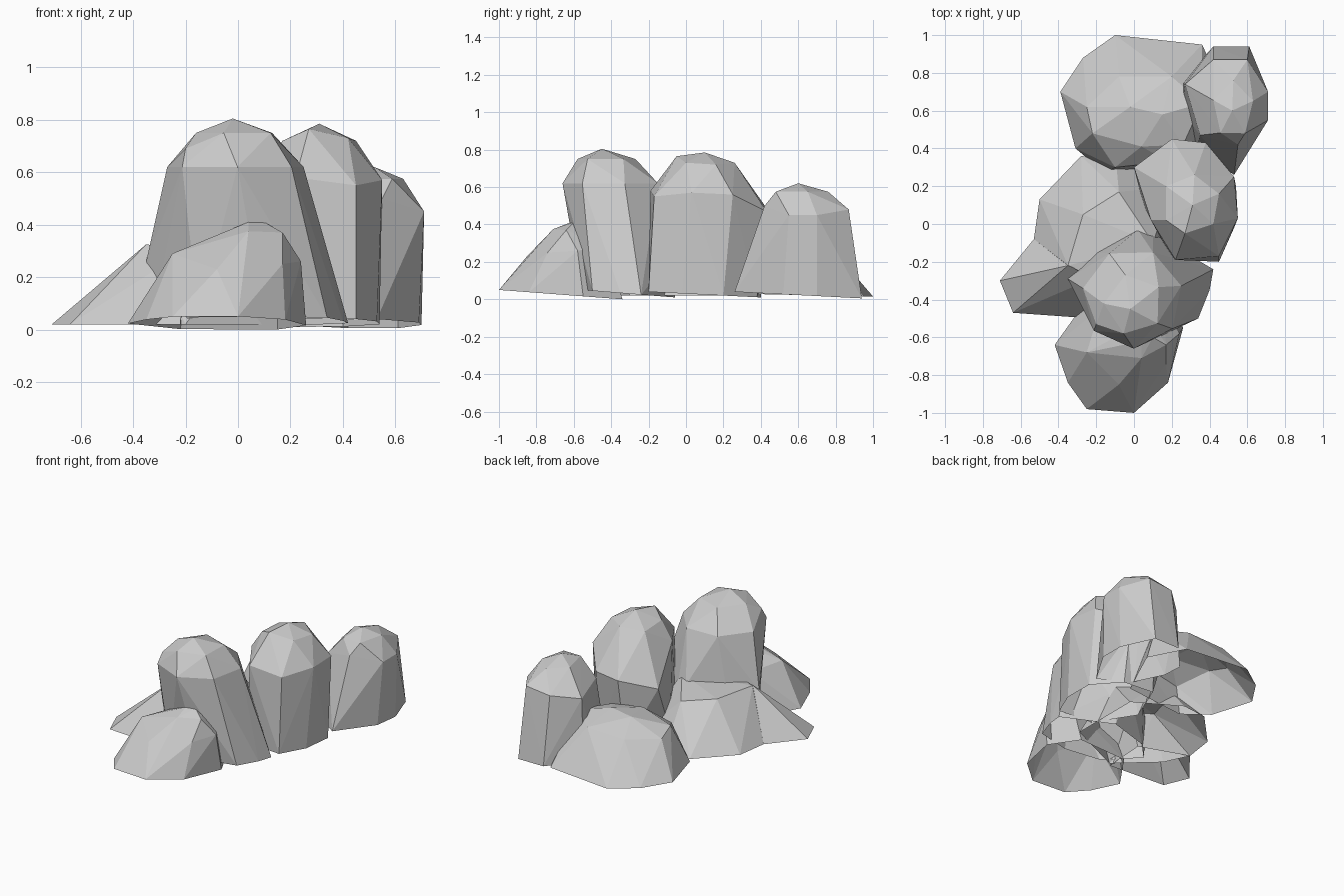
import bpy
import bmesh
import math

cube = bpy.data.objects.get("Cube")
if cube:
    bpy.data.objects.remove(cube, do_unlink=True)

# Single stone colour
stone = bpy.data.materials.new("stone grey")
stone.use_nodes = True
colour = (0.6, 0.6, 0.6, 1)
stone.diffuse_color = colour
shader = stone.node_tree.nodes["Principled BSDF"]
shader.inputs["Base Color"].default_value = colour
shader.inputs["Roughness"].default_value = 0.9


def ring(z, left, right, front, back, sides=6, turn=0.0):
    """Polygon at height z that exactly fills the given extents."""
    angles = [turn + math.tau * i / sides for i in range(sides)]
    xs = [math.cos(a) for a in angles]
    ys = [math.sin(a) for a in angles]

    def fit(values, low, high):
        span = max(values) - min(values)
        return [low + (v - min(values)) / span * (high - low) for v in values]

    return [(x, y, z) for x, y in zip(fit(xs, left, right), fit(ys, front, back))]


def footprint(front_z, back_z, *points):
    """Flat base outline, tilted from front_z to back_z."""
    front = min(y for _, y in points)
    back = max(y for _, y in points)
    slope = (back_z - front_z) / (back - front)
    return [(x, y, front_z + (y - front) * slope) for x, y in points]


def rock(name, *levels):
    """Faceted boulder shell: the hull around all levels, open underneath."""
    bm = bmesh.new()
    for level in levels:
        for point in level:
            bm.verts.new(point)
    hull = bmesh.ops.convex_hull(bm, input=bm.verts)
    spare = set(hull["geom_interior"]) | set(hull["geom_unused"])
    bmesh.ops.delete(bm, geom=[v for v in spare if isinstance(v, bmesh.types.BMVert)],
                     context="VERTS")
    bmesh.ops.recalc_face_normals(bm, faces=bm.faces)
    bm.normal_update()
    bottom = [f for f in bm.faces if f.normal.z < -0.8]
    bmesh.ops.delete(bm, geom=bottom, context="FACES")
    mesh = bpy.data.meshes.new(name)
    bm.to_mesh(mesh)
    bm.free()
    mesh.materials.append(stone)
    obj = bpy.data.objects.new(name, mesh)
    bpy.context.collection.objects.link(obj)


# Three tall boulders
rock("tall_front_rock",
     footprint(.05, .01, (-.33, -.3), (-.15, -.52), (.1, -.56), (.34, -.5),
               (.4, -.35), (.42, -.24), (.1, -.06), (-.2, -.16)),
     [(-.35, -.29, .26), (-.2, -.15, .28), (.02, -.03, .3), (.1, -.05, .25)],
     ring(.62, -.27, .25, -.66, -.15, sides=7, turn=.25),
     [(-.2, -.53, .69)],
     ring(.75, -.16, .13, -.58, -.27, sides=5, turn=.6),
     [(-.02, -.45, .805)])

rock("tall_middle_rock",
     footprint(.04, .01, (.05, .1), (.2, -.18), (.45, -.2), (.53, -.02),
               (.54, .2), (.4, .38), (.18, .4)),
     [(0, .3, .4), (.2, .45, .46), (.38, .43, .47), (.53, .25, .56), (.55, .03, .57),
      (.45, -.17, .55), (.22, -.19, .58), (.09, .02, .6)],
     [(.17, .02, .72), (.27, -.05, .765), (.42, 0, .73), (.45, .16, .72),
      (.32, .26, .73), (.17, .2, .71)],
     [(.31, .1, .785)])

rock("tall_back_rock",
     footprint(.04, .005, (.25, .75), (.25, .6), (.33, .4), (.53, .26), (.69, .52),
               (.7, .7), (.61, .94), (.42, .94)),
     [(.27, .74, .43), (.42, .87, .46), (.6, .87, .48), (.71, .7, .45),
      (.71, .55, .45), (.55, .42, .5), (.35, .47, .45)],
     ring(.575, .42, .63, .48, .76, sides=5, turn=.3),
     [(.52, .6, .62)])

# Low boulders around them
rock("low_front_rock",
     footprint(.05, 0, (-.42, -.64), (-.35, -.84), (-.25, -.98), (0, -1),
               (.18, -.84), (.26, -.55), (.15, -.34), (-.22, -.36)),
     [(-.25, -.68, .29), (-.18, -.45, .28), (.15, -.42, .28), (.24, -.58, .26),
      (.17, -.74, .25), (-.08, -.85, .23)],
     [(-.1, -.6, .35), (.04, -.71, .375), (.17, -.64, .37), (.1, -.52, .38)],
     [(.04, -.62, .41), (.1, -.6, .41)])

rock("low_back_rock",
     footprint(.03, .015, (-.1, 1), (.36, .95), (.48, .7), (.3, .32), (-.15, .27),
               (-.31, .4), (-.39, .7), (-.27, .88)),
     [(-.1, .3, .2), (.18, .33, .23)],
     [(-.22, .48, .28), (-.25, .62, .25), (-.08, .78, .26), (.2, .78, .27),
      (.36, .64, .3), (.26, .42, .28), (.04, .41, .31)],
     [(-.02, .62, .34), (.15, .58, .34)])

# Spreading slab, and the pointed toe that juts from it
rock("side_slab_rock",
     footprint(.02, .02, (-.45, -.25), (-.2, -.48), (.2, -.3), (.2, .2),
               (-.1, .38), (-.28, .36), (-.5, .13), (-.53, -.08)),
     [(-.35, -.22, .32), (-.27, .05, .31), (-.08, .17, .29), (.1, -.1, .33),
      (0, -.38, .3)])

rock("pointed_toe_rock",
     footprint(.02, .02, (-.71, -.3), (-.64, -.47), (-.22, -.5), (-.2, -.2),
               (-.53, -.08)),
     [(-.35, -.22, .325), (-.2, -.28, .3)])
